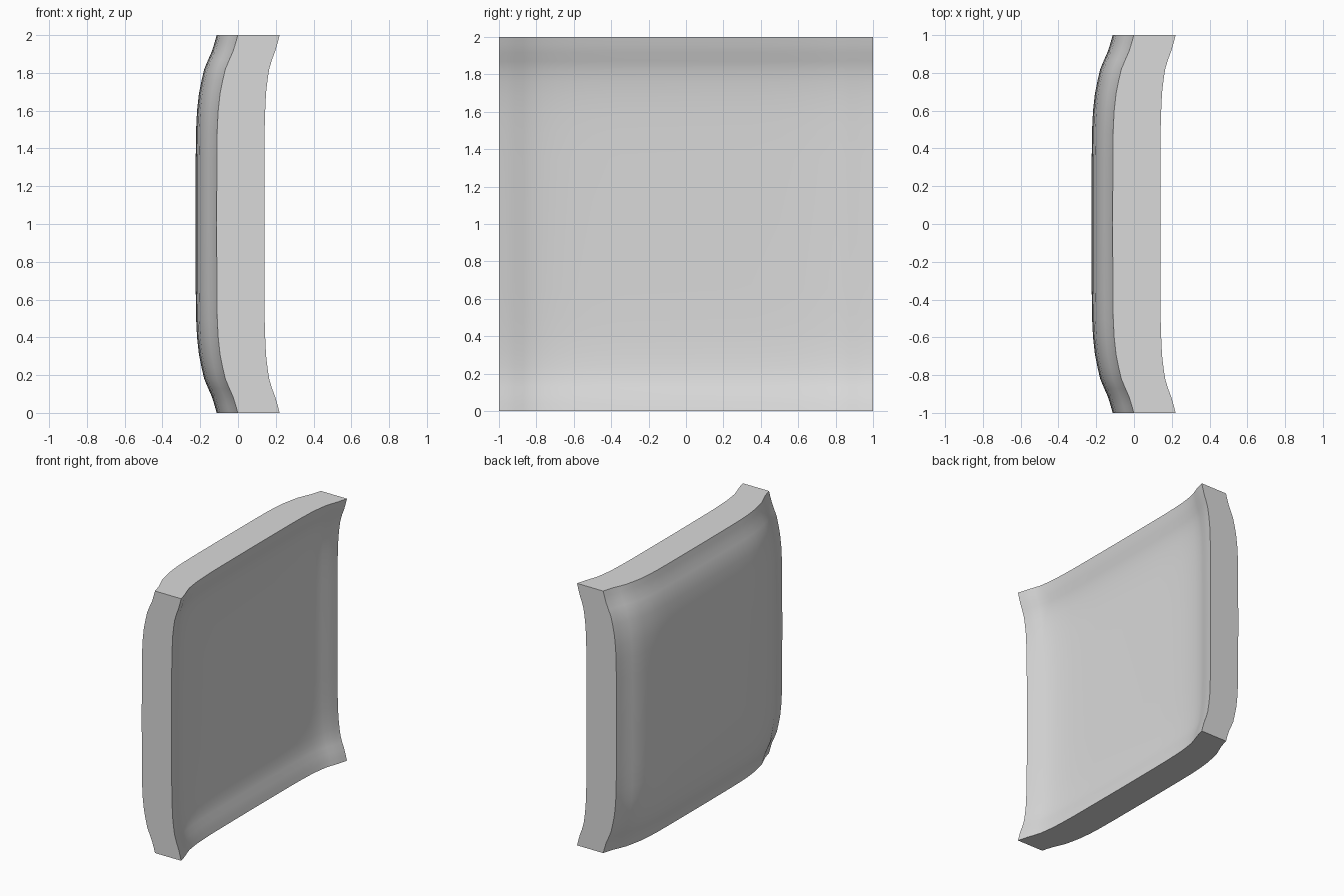
import bpy
import bmesh
import math

cube = bpy.data.objects.get("Cube")
if cube:
    bpy.data.objects.remove(cube, do_unlink=True)

# Half profile: distance from the rim, sink of hollow face, sink of bulging face
PROFILE = [
    (0, 0, 0), (.04, .010, .011), (.085, .023, .025), (.13, .040, .045),
    (.18, .055, .066), (.24, .064, .080), (.31, .072, .094), (.40, .076, .104),
    (.50, .079, .109), (.65, .080, .111), (1, .081, .112),
]
FRONT_RIM, BACK_RIM = .22, -.001

# Mirror the half profile into a full run from rim to rim
stations = [(d - 1, f, b) for d, f, b in PROFILE]
stations += [(-s, f, b) for s, f, b in reversed(stations[:-1])]
last = len(stations) - 1


def add_sheet(bm, rim, side):
    """Grid of points whose sink is the sum of both directions' profiles."""
    rows = [[bm.verts.new((rim - u[side] - v[side], u[0], v[0] + 1))
             for v in stations] for u in stations]
    for i in range(last):
        for j in range(last):
            bm.faces.new((rows[i][j], rows[i + 1][j],
                          rows[i + 1][j + 1], rows[i][j + 1]))
    return rows


def rim_loop(rows):
    """Boundary points of a sheet in order."""
    return ([rows[i][0] for i in range(last)]
            + [rows[last][j] for j in range(last)]
            + [rows[i][last] for i in range(last, 0, -1)]
            + [rows[0][j] for j in range(last, 0, -1)])


# Dished panel: hollow face, bulging face and flat rim walls
bm = bmesh.new()
front = rim_loop(add_sheet(bm, FRONT_RIM, 1))
back = rim_loop(add_sheet(bm, BACK_RIM, 2))
for k in range(len(front)):
    n = (k + 1) % len(front)
    bm.faces.new((front[k], back[k], back[n], front[n]))
bmesh.ops.recalc_face_normals(bm, faces=bm.faces)
mesh = bpy.data.meshes.new("dished_panel")
bm.to_mesh(mesh)
bm.free()
panel = bpy.data.objects.new("dished_panel", mesh)
bpy.context.collection.objects.link(panel)

# Plain grey finish
grey = bpy.data.materials.new("light_grey")
grey.use_nodes = True
color = (.7, .7, .7, 1)
grey.diffuse_color = color
grey.node_tree.nodes["Principled BSDF"].inputs["Base Color"].default_value = color
mesh.materials.append(grey)

# Smooth faces with crisp rim edges
bpy.ops.object.select_all(action='DESELECT')
panel.select_set(True)
bpy.context.view_layer.objects.active = panel
bpy.ops.object.shade_smooth_by_angle(angle=math.radians(35))
